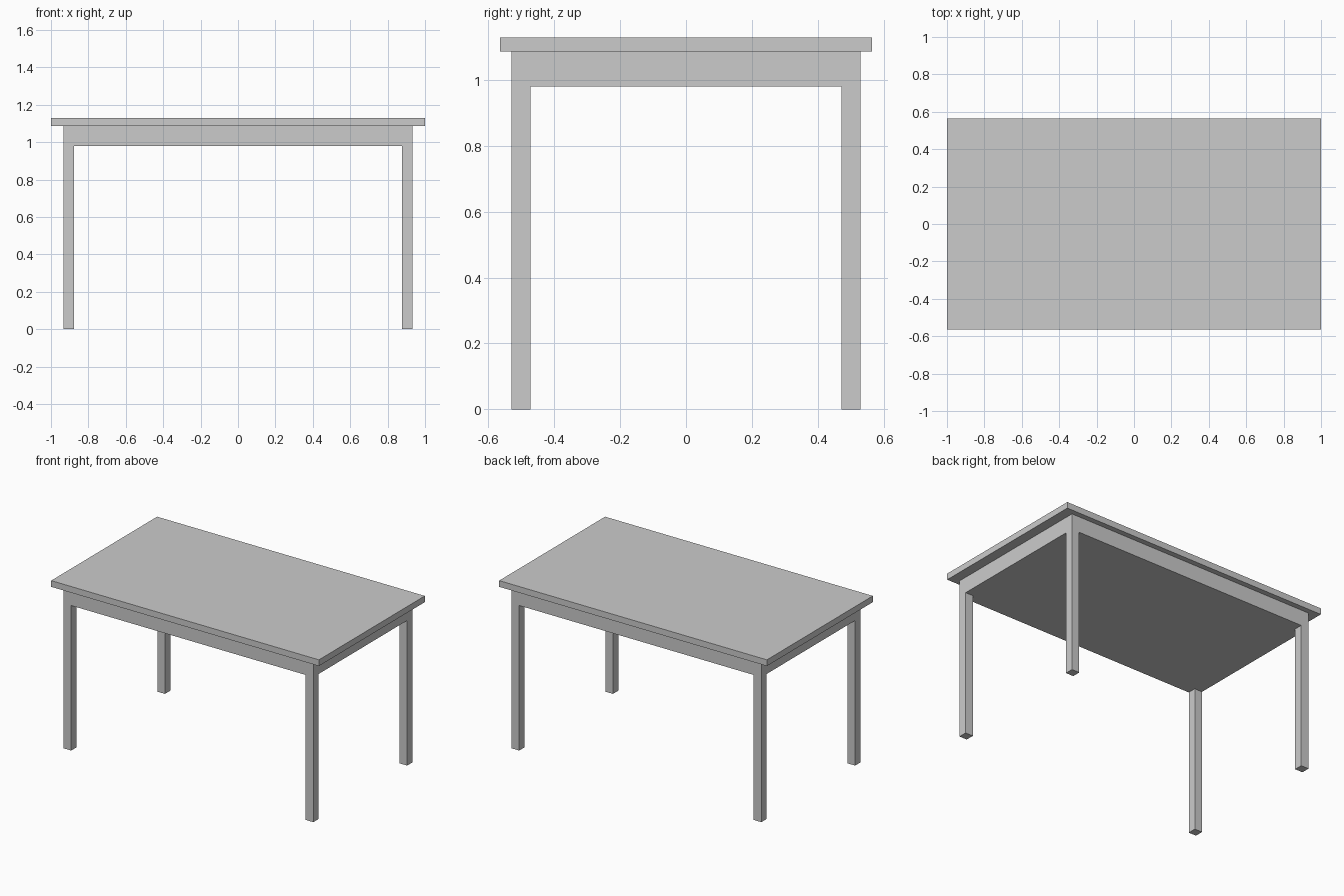
import bpy

if "Cube" in bpy.data.objects:
    bpy.data.objects.remove(bpy.data.objects["Cube"])


def box(name, x, y, z):
    """Axis-aligned box from (min, max) ranges."""
    centre = [(a + b) / 2 for a, b in (x, y, z)]
    bpy.ops.mesh.primitive_cube_add(size=1, location=centre)
    obj = bpy.context.object
    obj.name = name
    obj.scale = [b - a for a, b in (x, y, z)]
    bpy.ops.object.transform_apply(location=False, rotation=False, scale=True)
    return obj


TOP_Z, SLAB_Z, APRON_Z = 1.128, 1.086, 0.979
AX, AY = 0.933, 0.529   # apron half sizes
LEG = 0.057

# Overhanging table top
box("table_top", (-1, 1), (-0.565, 0.565), (SLAB_Z, TOP_Z))

# Solid apron block with a flat underside
box("apron", (-AX, AX), (-AY, AY), (APRON_Z, SLAB_Z))

# Four square legs, flush with the apron corners
for sy, depth in ((-1, "front"), (1, "back")):
    for sx, side in ((-1, "left"), (1, "right")):
        xs = sorted((sx * AX, sx * (AX - LEG)))
        ys = sorted((sy * AY, sy * (AY - LEG)))
        box(f"{depth}_{side}_leg", xs, ys, (0, APRON_Z))
